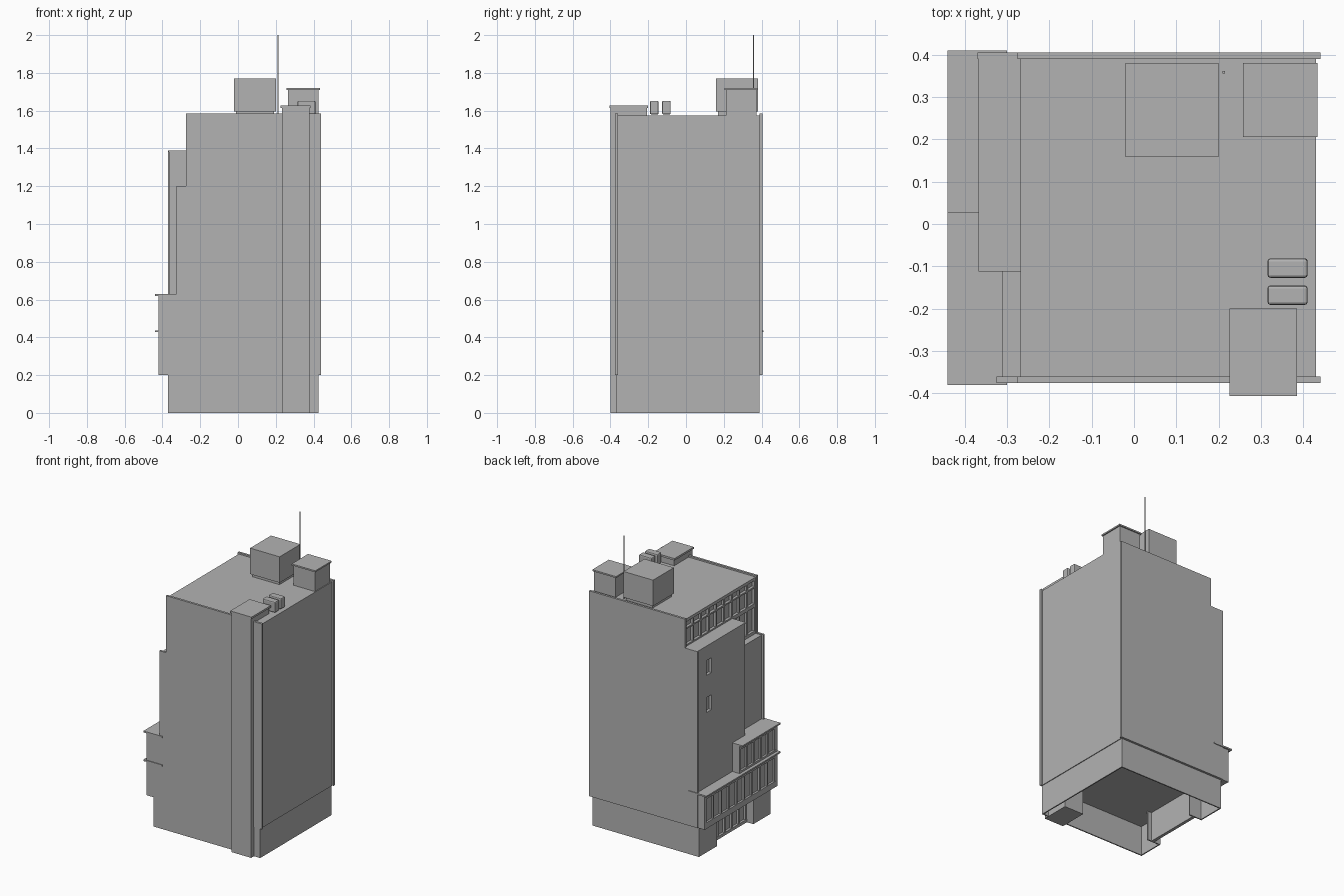
import bpy
import bmesh

cube = bpy.data.objects.get("Cube")
if cube:
    bpy.data.objects.remove(cube, do_unlink=True)

GREY = (0.45, 0.45, 0.45, 1)
mat = bpy.data.materials.new("concrete grey")
mat.use_nodes = True
mat.diffuse_color = GREY
mat.node_tree.nodes["Principled BSDF"].inputs["Base Color"].default_value = GREY


def finish(name, bm):
    bmesh.ops.recalc_face_normals(bm, faces=bm.faces)
    mesh = bpy.data.meshes.new(name)
    bm.to_mesh(mesh)
    bm.free()
    mesh.materials.append(mat)
    obj = bpy.data.objects.new(name, mesh)
    bpy.context.collection.objects.link(obj)
    return obj


def add_box(bm, x, y, z):
    """Add a box spanning the three (low, high) ranges."""
    verts = bmesh.ops.create_cube(bm, size=1)["verts"]
    for v in verts:
        v.co = [(a + b) / 2 + c * (b - a) for c, (a, b) in zip(v.co, (x, y, z))]


def box(name, x, y, z, bevel=0):
    bm = bmesh.new()
    add_box(bm, x, y, z)
    if bevel:
        bmesh.ops.bevel(bm, geom=bm.edges[:], offset=bevel, segments=2,
                        profile=0.5, affect='EDGES')
    return finish(name, bm)


def panel(name, outline, y0, y1):
    """Extrude an x-z outline from y0 to y1."""
    bm = bmesh.new()
    face = bm.faces.new([bm.verts.new((x, y0, z)) for x, z in outline])
    new = bmesh.ops.extrude_face_region(bm, geom=[face])["geom"]
    for v in new:
        if isinstance(v, bmesh.types.BMVert):
            v.co.y = y1
    return finish(name, bm)


def window_frame(name, x, y, z, bays, rails, thick=0.012):
    """Mullions and rails standing out from a recessed wall facing -x."""
    bm = bmesh.new()
    for i in range(bays + 1):
        c = y[0] + thick / 2 + (y[1] - y[0] - thick) * i / bays
        add_box(bm, x, (c - thick / 2, c + thick / 2), z)
    for low, high in rails:
        add_box(bm, (x[0] - 0.001, x[1]), y, (low, high))
    return finish(name, bm)


# Main block and the stepped masses on the right-hand side
Y = (-0.36, 0.39)
box("main_block", (-0.25, 0.43), Y, (0.2, 1.575))
box("stair_bay_core", (-0.345, -0.25), (-0.11, 0.39), (0.2, 1.385))
box("side_bay", (-0.312, -0.25), (-0.36, -0.11), (0.2, 1.195))
box("bay_cap", (-0.367, -0.25), (-0.112, 0.39), (1.38, 1.39))
box("podium_lower", (-0.405, -0.25), Y, (0.2, 0.43))
box("podium_upper", (-0.405, -0.25), (-0.36, 0.025), (0.43, 0.625))
box("podium_end", (-0.42, -0.3), (0.385, 0.4), (0.2, 0.43))
box("podium_step_end", (-0.42, -0.3), (0.015, 0.027), (0.43, 0.625))

# Bay skin with two small sunken windows, split into bands around them
wy, windows = (0.25, 0.305), [(0.94, 1.04), (1.19, 1.29)]
SKIN = (-0.365, -0.345)
box("bay_skin_front", SKIN, (-0.11, wy[0]), (0.2, 1.385))
box("bay_skin_back", SKIN, (wy[1], 0.39), (0.2, 1.385))
levels = [0.2] + [z for w in windows for z in w] + [1.385]
for low, high in zip(levels[::2], levels[1::2]):
    box("bay_skin_band", SKIN, wy, (low, high))

# End walls with stepped outlines
panel("front_wall", [(-0.42, 0.2), (0.44, 0.2), (0.44, 1.585), (-0.275, 1.585),
                     (-0.275, 1.2), (-0.325, 1.2), (-0.325, 0.63), (-0.42, 0.63)],
      -0.375, -0.36)
panel("back_wall", [(-0.37, 0.2), (0.44, 0.2), (0.44, 1.585), (-0.275, 1.585),
                    (-0.275, 1.39), (-0.37, 1.39)], 0.39, 0.405)

# Window strips and ledges
window_frame("top_windows", (-0.267, -0.25), Y, (1.195, 1.575), 9,
             [(1.555, 1.575), (1.505, 1.515), (1.375, 1.4), (1.195, 1.215)])
window_frame("podium_windows", (-0.418, -0.405), Y, (0.2, 0.43), 9,
             [(0.2, 0.24), (0.4, 0.43)])
window_frame("podium_upper_windows", (-0.418, -0.405), (-0.36, 0.025), (0.43, 0.625), 5,
             [(0.43, 0.45), (0.595, 0.625)])
box("lower_ledge", (-0.44, -0.3), (-0.38, 0.41), (0.427, 0.437))
box("upper_ledge", (-0.44, -0.3), (-0.38, 0.027), (0.62, 0.63))

# Ground floor, hollow and open underneath
G = (0, 0.205)
box("base_front_wall", (-0.37, 0.425), (-0.37, -0.362), G)
box("base_back_wall", (-0.37, 0.425), (0.382, 0.39), G)
box("base_left_wall", (0.417, 0.425), (-0.37, 0.39), G)
for low, high, inner in ((-0.37, -0.19, -0.198), (0.2, 0.39, 0.2)):
    box("shop_pier", (-0.37, -0.362), (low, high), G)
    box("shop_pier_return", (-0.37, -0.27), (inner, inner + 0.008), G)
box("shop_glass", (-0.305, -0.3), (-0.19, 0.2), G)
window_frame("shop_frame", (-0.32, -0.305), (-0.19, 0.2), G, 5,
             [(0, 0.02), (0.135, 0.147), (0.185, 0.205)])

# Corner tower
box("corner_tower", (0.233, 0.378), (-0.4, -0.207), (0, 1.618))
box("corner_tower_cap", (0.226, 0.385), (-0.406, -0.2), (1.615, 1.628))

# Roof equipment
box("plant_room_foot", (-0.01, 0.19), (0.17, 0.37), (1.57, 1.6))
box("plant_room", (-0.02, 0.2), (0.158, 0.38), (1.595, 1.77))
box("roof_hut", (0.265, 0.425), (0.213, 0.372), (1.57, 1.715))
box("roof_hut_cap", (0.257, 0.433), (0.205, 0.38), (1.71, 1.72))
for y in (-0.168, -0.104):
    box("cooling_unit", (0.315, 0.41), (y - 0.023, y + 0.023), (1.58, 1.652), 0.007)
box("antenna", (0.209, 0.215), (0.355, 0.361), (1.57, 2))
